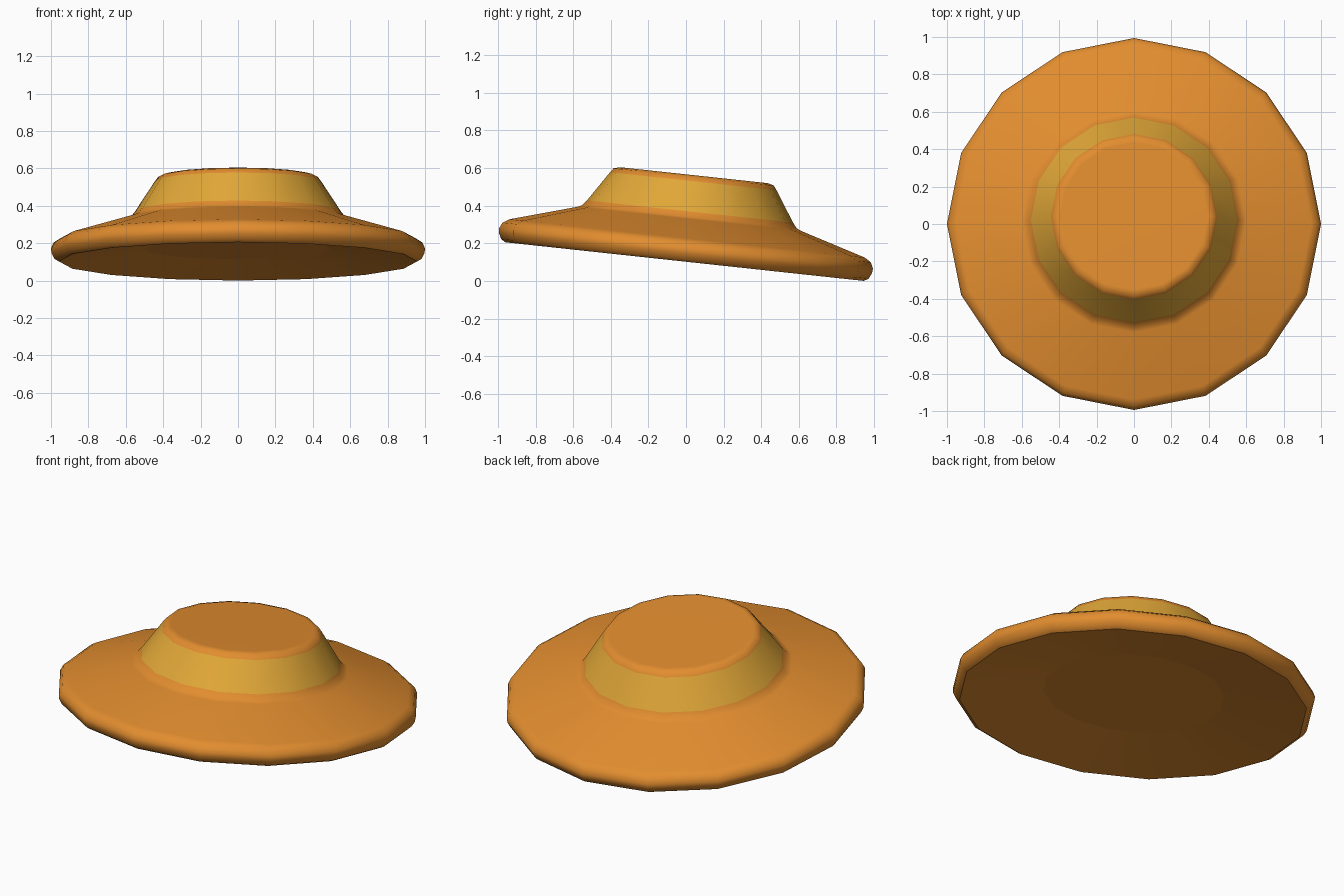
import bpy, bmesh, math
from mathutils import Matrix

if "Cube" in bpy.data.objects:
    bpy.data.objects.remove(bpy.data.objects["Cube"])

SIDES = 16
TILT = math.radians(-6.15)


def material(name, hex_rgb):
    def lin(c):
        c /= 255
        return c / 12.92 if c <= 0.04045 else ((c + 0.055) / 1.055) ** 2.4
    m = bpy.data.materials.new(name)
    m.diffuse_color = (*[lin(c) for c in hex_rgb], 1)
    m.use_nodes = True
    m.node_tree.nodes["Principled BSDF"].inputs["Base Color"].default_value = m.diffuse_color
    return m


orange = material("orange", (226, 141, 47))
gold = material("gold", (226, 168, 56))

# profile of the whole hat: (radius, height), hollow underside to crown top
profile = [(0.50, 0.065), (0.958, 0.0), (0.982, 0.014), (0.997, 0.044), (1.0, 0.07),
           (0.985, 0.102), (0.95, 0.124), (0.60, 0.228), (0.574, 0.239),
           (0.551, 0.268), (0.445, 0.430), (0.428, 0.453), (0.395, 0.462)]
BAND = 9  # profile segment that is the gold band

bm = bmesh.new()
rings = [[bm.verts.new((r * math.cos(2 * math.pi * i / SIDES),
                        r * math.sin(2 * math.pi * i / SIDES), z))
          for i in range(SIDES)] for r, z in profile]
for k in range(len(rings) - 1):
    for i in range(SIDES):
        j = (i + 1) % SIDES
        f = bm.faces.new((rings[k][i], rings[k][j],
                          rings[k + 1][j], rings[k + 1][i]))
        f.material_index = 1 if k == BAND else 0
# flat middle of the underside and crown top
bm.faces.new(rings[0][::-1])
bm.faces.new(rings[-1])

# tilt, centre and rest on the ground
bm.transform(Matrix.Rotation(TILT, 4, 'X'))
ys = [v.co.y for v in bm.verts]
zs = [v.co.z for v in bm.verts]
bm.transform(Matrix.Translation((0, -(min(ys) + max(ys)) / 2, -min(zs))))

mesh = bpy.data.meshes.new("brimmed_hat")
bm.to_mesh(mesh)
bm.free()
mesh.materials.append(orange)
mesh.materials.append(gold)
hat = bpy.data.objects.new("brimmed_hat", mesh)
bpy.context.collection.objects.link(hat)
bpy.context.view_layer.objects.active = hat
hat.select_set(True)
bpy.ops.object.shade_smooth_by_angle(angle=math.radians(40))
# crisp edges around the underside
for e in mesh.edges:
    a, b = e.vertices
    if a // SIDES == b // SIDES and a // SIDES < 2:
        e.use_edge_sharp = True
# large faces keep their own shading
mod = hat.modifiers.new("weighted_normal", 'WEIGHTED_NORMAL')
mod.keep_sharp = True
